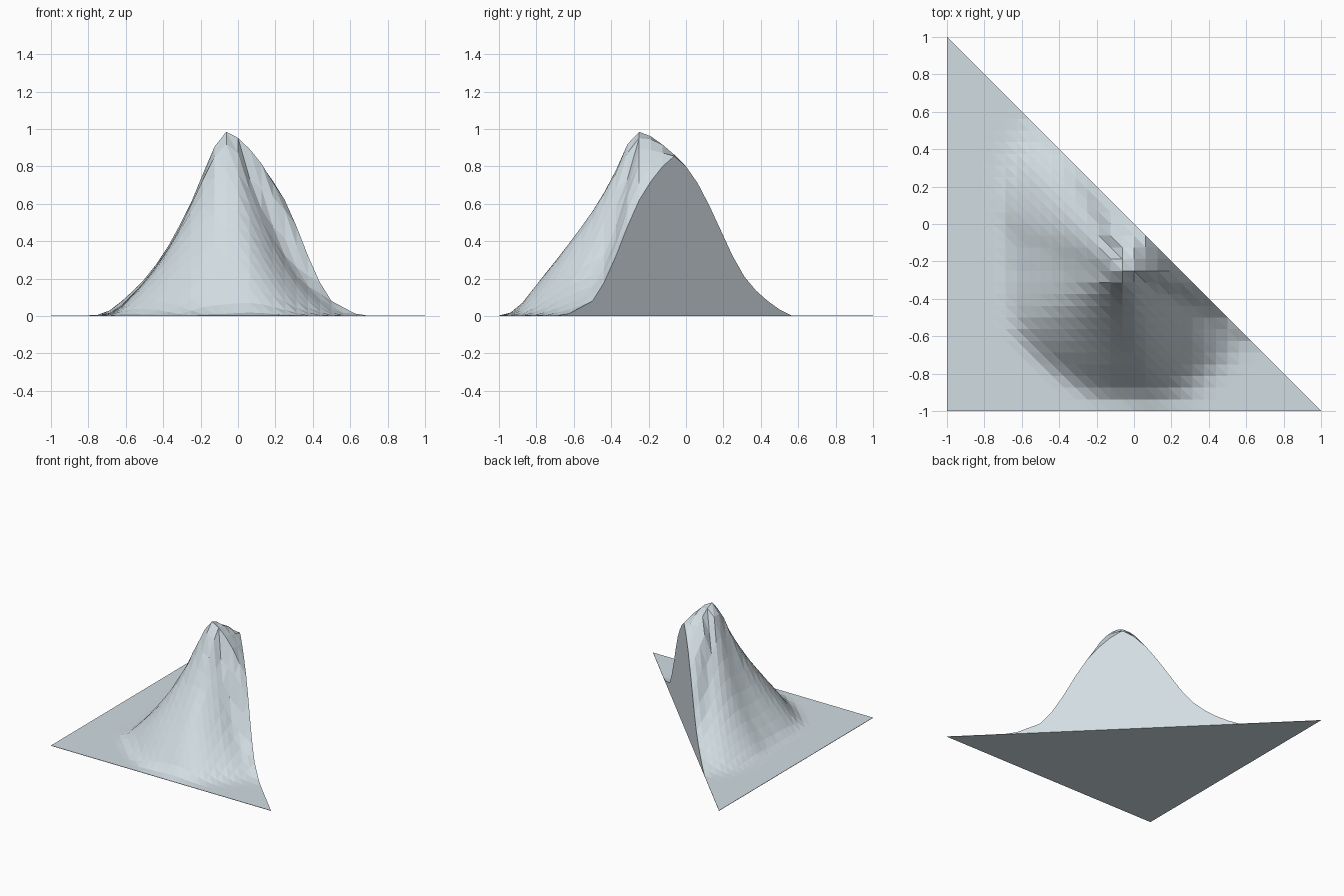
import bpy, bmesh, math

if "Cube" in bpy.data.objects:
    bpy.data.objects.remove(bpy.data.objects["Cube"])

N = 32                                  # grid cells along each straight side
PX, PY, PEAK = -0.0625, -0.25, 0.985    # summit of the hill
BASE = 0.003                            # thin slab under the flat ground

# slope profile from summit (0) to foot (1)
SLOPE = [(0, 1), (.08, .95), (.22, .73), (.36, .57), (.5, .43),
         (.65, .29), (.8, .16), (.9, .06), (1, 0)]
# distance of the foot of the hill by compass angle
FOOT = [(122, .97), (132, .94), (142, .87), (153, .79), (165, .69), (180, .65),
        (195, .66), (210, .70), (225, .67), (238, .66), (258, .69), (270, .69),
        (298, .75), (312, .75), (331, .80)]
# hollowness of the slope by compass angle (1 = straight profile)
HOLLOW = [(122, 1.4), (150, 1.4), (180, 1.3), (210, 1.2), (235, 1.0),
          (285, 1.0), (315, 1.3), (331, 1.6)]
# height along the diagonal cut, by y
CUT = [(-.65, 0), (-.5, .08), (-.4375, .18), (-.375, .32), (-.3125, .48),
       (-.25, .62), (-.1875, .72), (-.125, .80), (-.0625, .855), (0, .80),
       (.0625, .71), (.125, .59), (.1875, .455), (.25, .32), (.3125, .21),
       (.375, .135), (.4375, .08), (.5, .035), (.5625, 0)]


def interp(table, x):
    if x <= table[0][0]:
        return table[0][1]
    for (a, u), (b, v) in zip(table, table[1:]):
        if x <= b:
            return u + (v - u) * (x - a) / (b - a)
    return table[-1][1]


def height(x, y):
    dx, dy = x - PX, y - PY
    r = math.hypot(dx, dy)
    if r < 1e-6:
        return PEAK
    ang = math.degrees(math.atan2(dy, dx)) % 360
    if 122 <= ang <= 331:               # slopes that reach the ground
        t = r / interp(FOOT, ang)
        k = 1 + (interp(HOLLOW, ang) - 1) * min(1, t / .5)
        return max(BASE, PEAK * interp(SLOPE, t) ** k)
    # slopes that end at the diagonal cut
    reach = -(PX + PY) * r / (dx + dy)
    t = min(1, r / reach)
    end = interp(CUT, PY + dy / r * reach)
    w = min(1, end / .45)
    k = 1 + (.4 if ang > 60 and ang < 200 else .6) * min(1, t / .5)
    fall = w * (1 - t ** 1.5) + (1 - w) * interp(SLOPE, t) ** k
    return max(BASE, end + (PEAK - end) * fall)


# hill surface on a triangular grid
bm = bmesh.new()
grid = {}
for i in range(N + 1):
    for j in range(N + 1 - i):
        x, y = -1 + 2 * i / N, -1 + 2 * j / N
        grid[i, j] = bm.verts.new((x, y, height(x, y)))
for i in range(N):
    for j in range(N - i):
        bm.faces.new((grid[i, j], grid[i + 1, j], grid[i, j + 1]))
        if i + j < N - 1:
            bm.faces.new((grid[i + 1, j], grid[i + 1, j + 1], grid[i, j + 1]))

# soften the slopes away from the summit and the cut
soft = [v for v in bm.verts if not v.is_boundary
        and math.hypot(v.co.x - PX, v.co.y - PY) > .2]
bmesh.ops.smooth_vert(bm, verts=soft, factor=.5, use_axis_z=True)

# side walls and flat underside
rim = [e for e in bm.edges if e.is_boundary]
new = bmesh.ops.extrude_edge_only(bm, edges=rim)["geom"]
for v in new:
    if isinstance(v, bmesh.types.BMVert):
        v.co.z = 0
bmesh.ops.edgeloop_fill(bm, edges=[e for e in bm.edges if e.is_boundary])
bmesh.ops.recalc_face_normals(bm, faces=bm.faces)

mesh = bpy.data.meshes.new("cut_hill")
bm.to_mesh(mesh)
bm.free()
mat = bpy.data.materials.new("pale blue grey")
mat.diffuse_color = (.64, .72, .76, 1)
mat.use_nodes = True
mat.node_tree.nodes["Principled BSDF"].inputs["Base Color"].default_value = mat.diffuse_color
mesh.materials.append(mat)
hill = bpy.data.objects.new("cut_hill", mesh)
bpy.context.collection.objects.link(hill)
